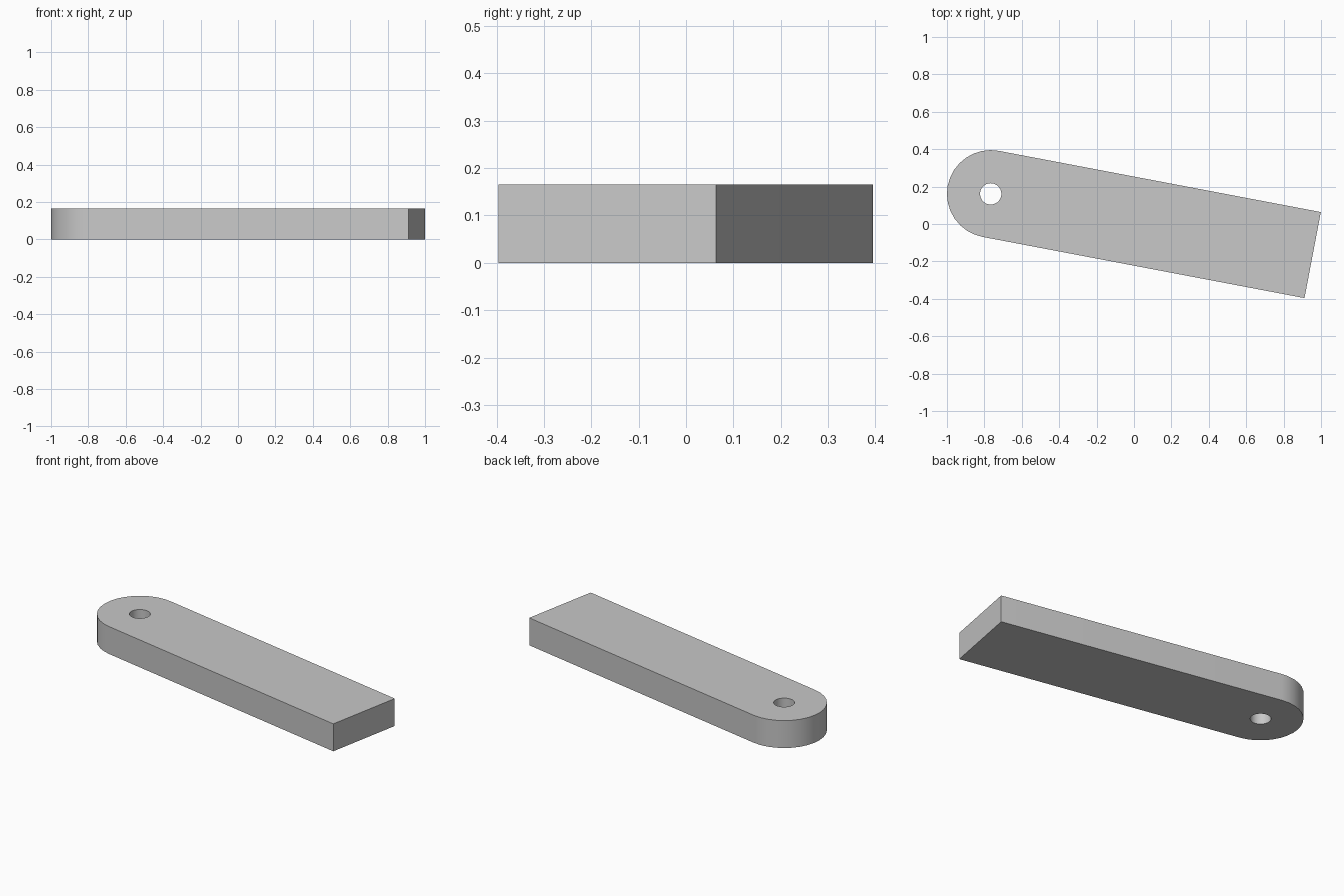
import bpy, bmesh
from math import sin, cos, pi, radians
from mathutils import Vector, Matrix

if "Cube" in bpy.data.objects:
    bpy.data.objects.remove(bpy.data.objects["Cube"], do_unlink=True)

RADIUS, HOLE, LENGTH, HEIGHT = 0.234, 0.057, 1.752, 0.165
PIVOT, TILT = Vector((-0.766, 0.161, 0)), radians(-10.76)

grey = bpy.data.materials.new("plain grey")
grey.use_nodes = True
colour = (0.58, 0.58, 0.58, 1)
grey.diffuse_color = colour
grey.node_tree.nodes["Principled BSDF"].inputs["Base Color"].default_value = colour


def arc(radius, start, sweep, count):
    """Points along an arc around the pivot."""
    angles = [start + sweep * i / count for i in range(count + 1)]
    return [(radius * cos(a), radius * sin(a), 0) for a in angles]


def add_loop(bm, points):
    """Closed ring of edges."""
    verts = [bm.verts.new(p) for p in points]
    return [bm.edges.new((v, verts[i - 1])) for i, v in enumerate(verts)]


# Outline: round end at the pivot, square end at the far side
outline = arc(RADIUS, pi / 2, pi, 16) + [(LENGTH, -RADIUS, 0), (LENGTH, RADIUS, 0)]
pin_hole = arc(HOLE, 0, 2 * pi, 32)[:-1]

# Fill between outline and hole, then raise to full thickness
bm = bmesh.new()
edges = add_loop(bm, outline) + add_loop(bm, pin_hole)
bmesh.ops.triangle_fill(bm, edges=edges, use_beauty=True)
raised = bmesh.ops.extrude_face_region(bm, geom=bm.faces[:], use_keep_orig=True)
top = [g for g in raised["geom"] if isinstance(g, bmesh.types.BMVert)]
bmesh.ops.translate(bm, verts=top, vec=(0, 0, HEIGHT))
bmesh.ops.recalc_face_normals(bm, faces=bm.faces[:])
bm.transform(Matrix.Translation(PIVOT) @ Matrix.Rotation(TILT, 4, "Z"))

mesh = bpy.data.meshes.new("lever_arm")
bm.to_mesh(mesh)
bm.free()
mesh.materials.append(grey)
arm = bpy.data.objects.new("lever_arm", mesh)
bpy.context.collection.objects.link(arm)

# Smooth round walls, sharp rims
bpy.ops.object.select_all(action="DESELECT")
arm.select_set(True)
bpy.context.view_layer.objects.active = arm
bpy.ops.object.shade_smooth_by_angle(angle=radians(30))
